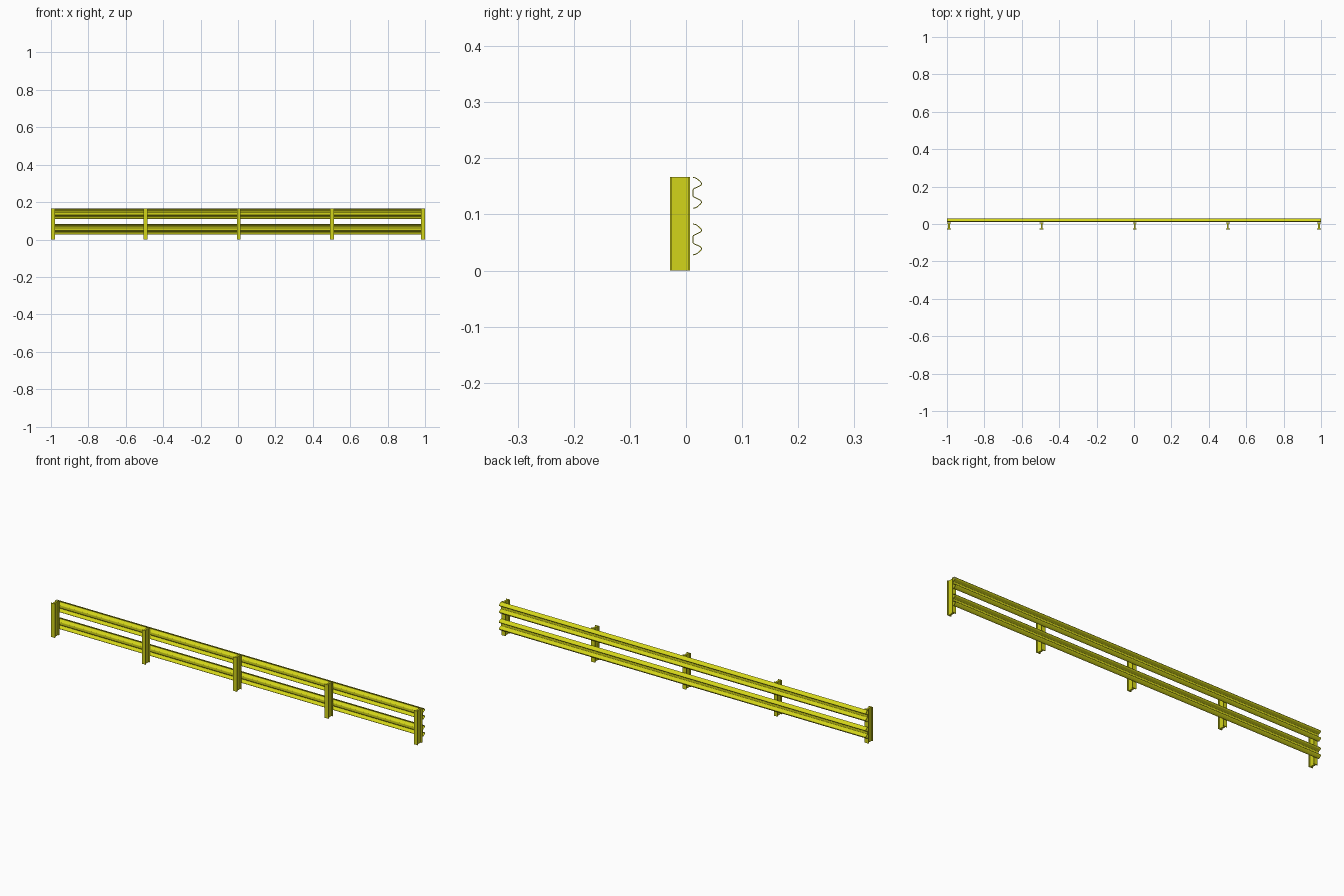
import bpy, bmesh
from mathutils import Vector

if "Cube" in bpy.data.objects:
    bpy.data.objects.remove(bpy.data.objects["Cube"])

yellow = bpy.data.materials.new("safety_yellow")
yellow.diffuse_color = (0.65, 0.66, 0.01, 1)
yellow.use_nodes = True
yellow.node_tree.nodes["Principled BSDF"].inputs["Base Color"].default_value = yellow.diffuse_color


def extrude_profile(name, pts, axis, start, length):
    """Extrude a closed outline along x (pts are y,z) or z (pts are x,y)."""
    bm = bmesh.new()
    if axis == 'X':
        co = [Vector((start, a, b)) for a, b in pts]
        step = Vector((length, 0, 0))
    else:
        co = [Vector((a, b, start)) for a, b in pts]
        step = Vector((0, 0, length))
    face = bm.faces.new([bm.verts.new(c) for c in co])
    ext = bmesh.ops.extrude_face_region(bm, geom=[face])
    moved = [g for g in ext['geom'] if isinstance(g, bmesh.types.BMVert)]
    bmesh.ops.translate(bm, verts=moved, vec=step)
    bmesh.ops.recalc_face_normals(bm, faces=bm.faces[:])
    me = bpy.data.meshes.new(name)
    bm.to_mesh(me)
    bm.free()
    me.materials.append(yellow)
    ob = bpy.data.objects.new(name, me)
    bpy.context.collection.objects.link(ob)
    return ob


def smooth_line(pts, n=4):
    """Catmull-Rom curve through the points."""
    p = [Vector(q) for q in pts]
    p = [2 * p[0] - p[1]] + p + [2 * p[-1] - p[-2]]
    out = []
    for i in range(1, len(p) - 2):
        a, b, c, d = p[i - 1:i + 3]
        for k in range(n):
            t = k / n
            out.append(0.5 * (2 * b + (c - a) * t + (2 * a - 5 * b + 4 * c - d) * t * t
                              + (3 * b - a - 3 * c + d) * t ** 3))
    out.append(p[-2])
    return out


# W-shaped rail section: half outline (y, height above rail middle), mirrored
half = [(0.0125, 0.0275), (0.0185, 0.0258), (0.0255, 0.0200), (0.0275, 0.0165),
        (0.0255, 0.0130), (0.0185, 0.0096), (0.0135, 0.0070), (0.0125, 0.0040)]
line = smooth_line(half + [(y, -z) for y, z in reversed(half)])

# Give the sheet its thickness by offsetting along the normals
T = 0.0008
side_a, side_b = [], []
for i, q in enumerate(line):
    d = (line[min(i + 1, len(line) - 1)] - line[max(i - 1, 0)]).normalized()
    n = Vector((-d.y, d.x)) * T
    side_a.append(q + n)
    side_b.append(q - n)
section = side_a + side_b[::-1]

# Two horizontal rails
for name, zc in (("lower_rail", 0.0555), ("upper_rail", 0.1385)):
    rail = extrude_profile(name, [(q.x, q.y + zc) for q in section], 'X', -1.0, 2.0)
    bpy.ops.object.select_all(action='DESELECT')
    rail.select_set(True)
    bpy.context.view_layer.objects.active = rail
    bpy.ops.object.shade_smooth_by_angle(angle=0.6)

# I-beam posts
W, web, fl = 0.0105, 0.0045, 0.0035
y0, y1 = -0.0285, 0.007
right = [(W, y0), (W, y0 + fl), (web, y0 + fl), (web, y1 - fl), (W, y1 - fl), (W, y1)]
beam = right + [(-x, y) for x, y in reversed(right)]
for i, cx in enumerate((-0.9895, -0.494, 0.004, 0.502, 0.9895)):
    extrude_profile(f"post_{i + 1}", [(x + cx, y) for x, y in beam], 'Z', 0.0, 0.167)
